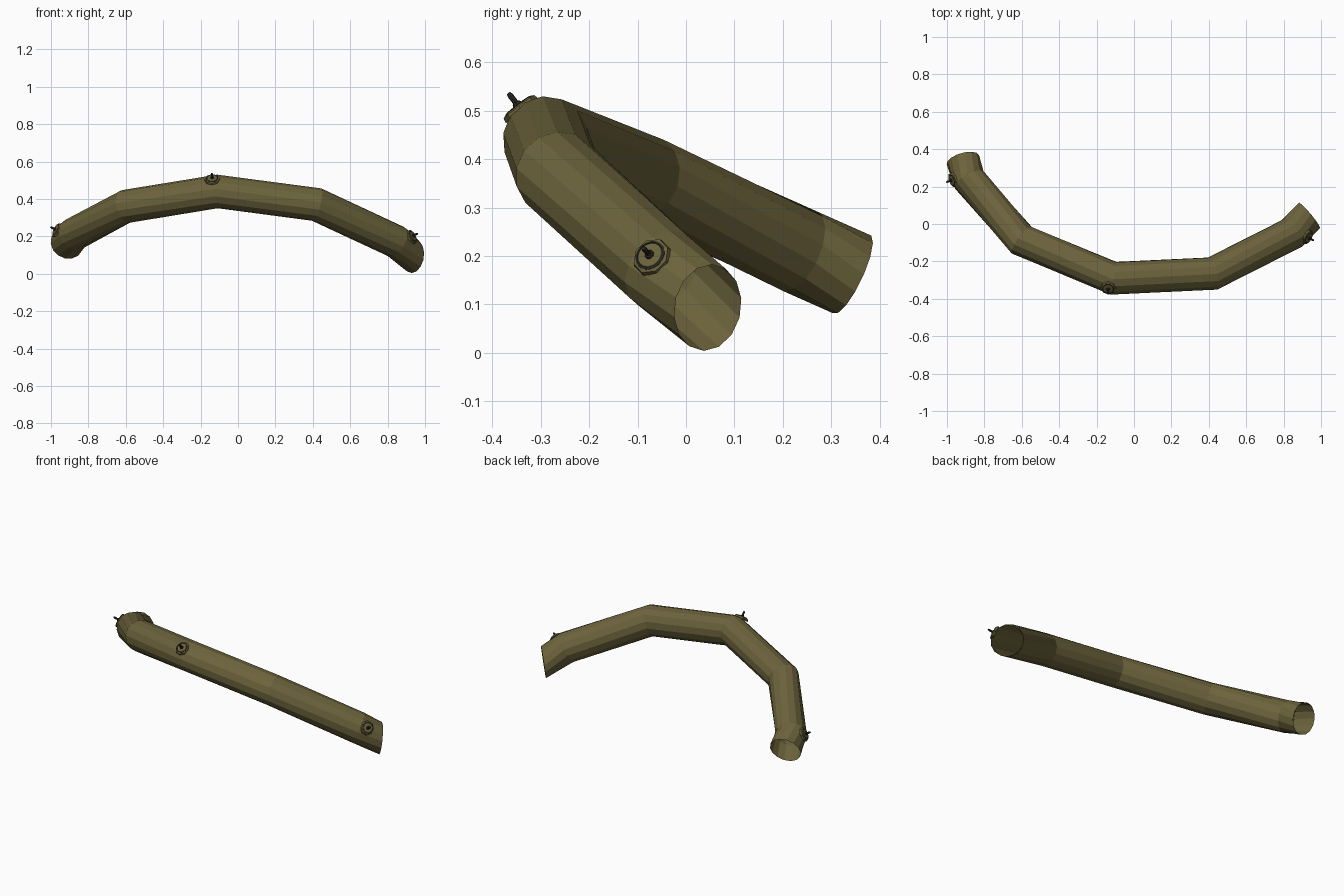
import bpy, bmesh, math
from mathutils import Vector, Matrix

if "Cube" in bpy.data.objects:
    bpy.data.objects.remove(bpy.data.objects["Cube"])

R, SIDES = 0.09, 14


def material(name, rgb):
    m = bpy.data.materials.new(name)
    m.diffuse_color = (*rgb, 1)
    m.use_nodes = True
    m.node_tree.nodes["Principled BSDF"].inputs["Base Color"].default_value = m.diffuse_color
    return m


olive = material("olive_rubber", (0.15, 0.125, 0.045))
dark = material("dark_metal", (0.025, 0.023, 0.018))


def make_object(name, bm, mat):
    me = bpy.data.meshes.new(name)
    bmesh.ops.recalc_face_normals(bm, faces=bm.faces)
    bm.to_mesh(me)
    bm.free()
    ob = bpy.data.objects.new(name, me)
    bpy.context.collection.objects.link(ob)
    me.materials.append(mat)
    return ob


# Bent tube: rings on the path, open at both ends
path = [Vector(p) for p in [(-0.915, 0.343, 0.162), (-0.88, 0.235, 0.21), (-0.60, -0.087, 0.36),
                            (-0.11, -0.29, 0.44), (0.42, -0.265, 0.37),
                            (0.845, -0.05, 0.172), (0.937, 0.045, 0.093)]]
first, last = Vector((-0.25, 0.875, -0.41)) * -1, Vector((0.76, 0.63, -0.13))

bm = bmesh.new()
rings = []
for i, p in enumerate(path):
    if i == 0:
        n = first.normalized()
    elif i == len(path) - 1:
        n = last.normalized()
    else:
        n = ((p - path[i - 1]).normalized() + (path[i + 1] - p).normalized()).normalized()
    side = n.cross(Vector((0, -0.5, 0.87))).normalized()
    up = side.cross(n)
    angles = [2 * math.pi * k / SIDES for k in range(SIDES)]
    rings.append([bm.verts.new(p + R * (math.cos(a) * up + math.sin(a) * side)) for a in angles])
for a, b in zip(rings, rings[1:]):
    for k in range(SIDES):
        j = (k + 1) % SIDES
        bm.faces.new((a[k], a[j], b[j], b[k]))
tube = make_object("inner_tube", bm, olive)


# Lathe a profile of (radius, height) around a direction
def lathe(name, profile, sides, pos, normal, mat):
    bm = bmesh.new()
    rot = Vector((0, 0, 1)).rotation_difference(Vector(normal)).to_matrix().to_4x4()
    loops = [[bm.verts.new((r * math.cos(2 * math.pi * k / sides), r * math.sin(2 * math.pi * k / sides), h))
              for k in range(sides)] for r, h in profile]
    for a, b in zip(loops, loops[1:]):
        for k in range(sides):
            j = (k + 1) % sides
            bm.faces.new((a[k], a[j], b[j], b[k]))
    bm.faces.new(loops[-1])
    bm.transform(Matrix.Translation(pos) @ rot)
    return make_object(name, bm, mat)


# Three valves: patch, rim and stem
valves = [("left", (-0.972, 0.235, 0.235), (-0.85, -0.30, 0.43)),
          ("middle", (-0.138, -0.345, 0.508), (-0.05, -0.60, 0.78)),
          ("right", (0.932, -0.073, 0.20), (0.79, -0.42, 0.44))]
for name, pos, normal in valves:
    lathe(name + "_valve_patch", [(0.042, -0.010), (0.040, 0.0), (0.034, 0.003)], 8, pos, normal, olive)
    lathe(name + "_valve_rim", [(0.033, -0.006), (0.033, 0.004), (0.029, 0.005), (0.028, 0.003)],
          16, pos, normal, dark)
    lathe(name + "_valve_disc", [(0.029, 0.002), (0.027, 0.005), (0.012, 0.006)], 16, pos, normal, olive)
    lathe(name + "_valve_stem", [(0.012, 0.002), (0.009, 0.010), (0.006, 0.012), (0.006, 0.030),
                                 (0.004, 0.036)], 8, pos, normal, dark)
